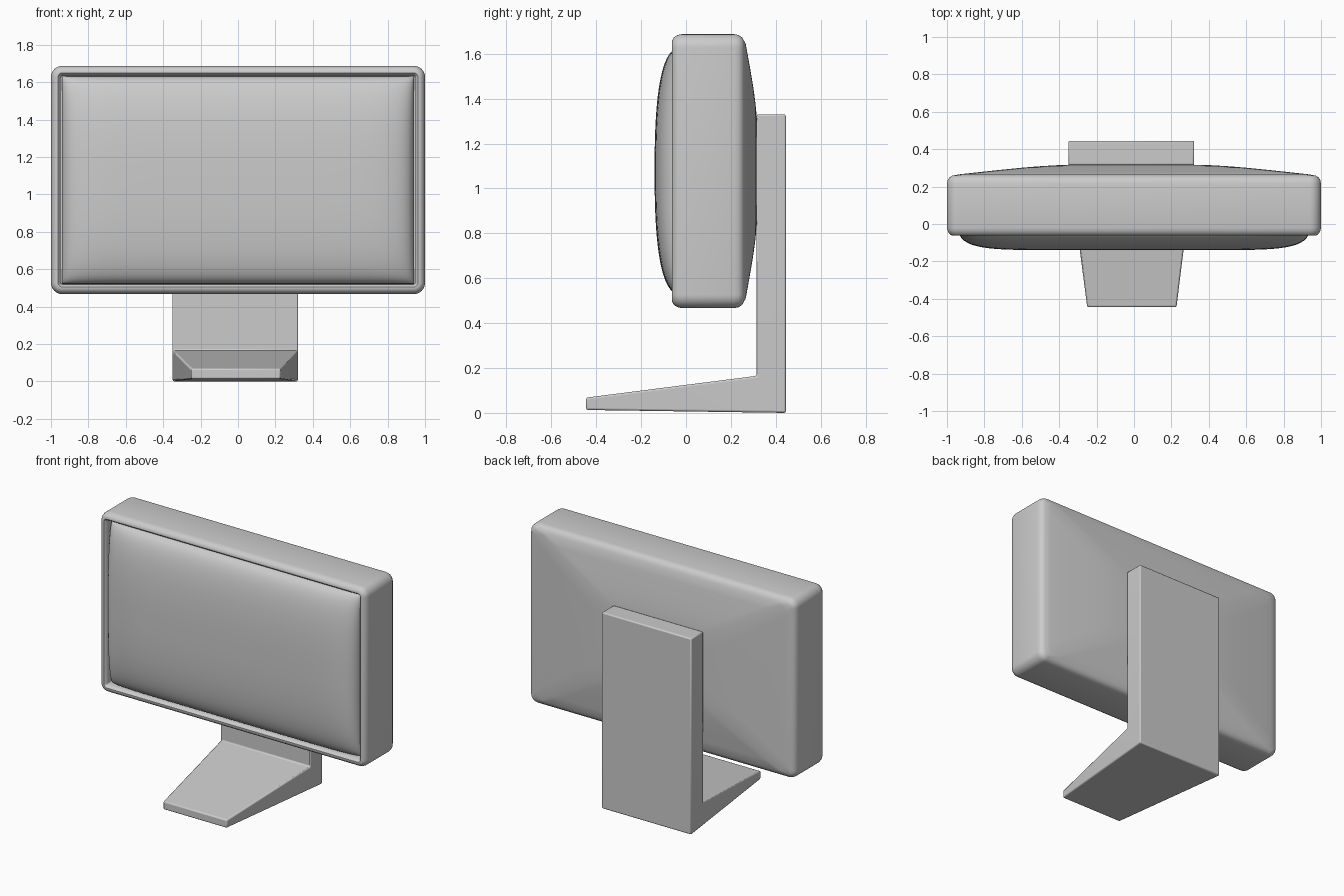
import bpy, bmesh, math

if "Cube" in bpy.data.objects:
    bpy.data.objects.remove(bpy.data.objects["Cube"])

CZ, HW, HH = 1.077, 1.0, 0.61      # casing centre height, half width, half height


def finish(name, bm, angle=35):
    bmesh.ops.recalc_face_normals(bm, faces=bm.faces)
    me = bpy.data.meshes.new(name)
    bm.to_mesh(me)
    bm.free()
    ob = bpy.data.objects.new(name, me)
    bpy.context.collection.objects.link(ob)
    bpy.ops.object.select_all(action='DESELECT')
    ob.select_set(True)
    bpy.context.view_layer.objects.active = ob
    bpy.ops.object.shade_smooth_by_angle(angle=math.radians(angle))
    return ob


def rounded_loop(bm, w, h, r, y, n=8):
    verts = []
    for k, (sx, sz) in enumerate([(1, 1), (-1, 1), (-1, -1), (1, -1)]):
        for i in range(n + 1):
            a = math.pi / 2 * (k + i / n)
            verts.append(bm.verts.new((sx * (w - r) + r * math.cos(a), y,
                                       CZ + sz * (h - r) + r * math.sin(a))))
    return verts


# Casing: rounded rectangles lofted from recess floor, over the rim, to the domed back
bm = bmesh.new()
loops = []
for d, y in [(.052, .01), (.052, -.04), (.047, -.054), (.038, -.062), (.028, -.062),
             (.014, -.054), (.004, -.038), (0, -.02), (0, .215), (.004, .235),
             (.014, .25), (.03, .259)]:
    loops.append(rounded_loop(bm, HW - d, HH - d, max(.06 - d, .012), y))
for s, y in [(.93, .266), (.84, .276), (.72, .289), (.6, .301), (.5, .309),
             (.4, .315), (.25, .318), (.1, .32)]:
    loops.append(rounded_loop(bm, HW * s, HH * s, HH * s * min(.08 + .5 * (1 - s), .4), y))
for a, b in zip(loops, loops[1:]):
    for i in range(len(a)):
        j = (i + 1) % len(a)
        bm.faces.new((a[i], a[j], b[j], b[i]))
bm.faces.new(loops[0])
bm.faces.new(loops[-1])
finish("casing", bm)

# Screen: bulging grid, denser towards its edges
bm = bmesh.new()
N = 48
grid = []
for i in range(N + 1):
    u = math.sin(math.pi * (i / N - .5))
    row = []
    for j in range(N + 1):
        v = math.sin(math.pi * (j / N - .5))
        bulge = (max(0, 1 - abs(u) ** 8) * max(0, 1 - abs(v) ** 2.5)) ** .3
        row.append(bm.verts.new((.942 * u, .01 - .15 * bulge, CZ + .555 * v)))
    grid.append(row)
for i in range(N):
    for j in range(N):
        bm.faces.new((grid[i][j], grid[i + 1][j], grid[i + 1][j + 1], grid[i][j + 1]))
border = [e for e in bm.edges if e.is_boundary]
bmesh.ops.edgeloop_fill(bm, edges=border)
screen = finish("screen", bm, 60)

# Stand: L-shaped side profile (y, z, taper), narrowing towards the toe
profile = [(-.445, .013, 1), (-.445, .068, 1), (.315, .165, 0),
           (.315, 1.33, 0), (.445, 1.33, 0), (.445, 0, 0)]
bm = bmesh.new()
left = [bm.verts.new((-.35 + .1 * t, y, z)) for y, z, t in profile]
right = [bm.verts.new((.322 - .095 * t, y, z)) for y, z, t in profile]
for side in (left, right):
    bm.faces.new([side[k] for k in (0, 1, 2, 5)])
    bm.faces.new([side[k] for k in (2, 3, 4, 5)])
for i in range(6):
    j = (i + 1) % 6
    bm.faces.new((left[i], left[j], right[j], right[i]))
stand = finish("stand", bm)
bevel = stand.modifiers.new("soft_edges", 'BEVEL')
bevel.width = .008
bevel.segments = 2
bevel.limit_method = 'ANGLE'
